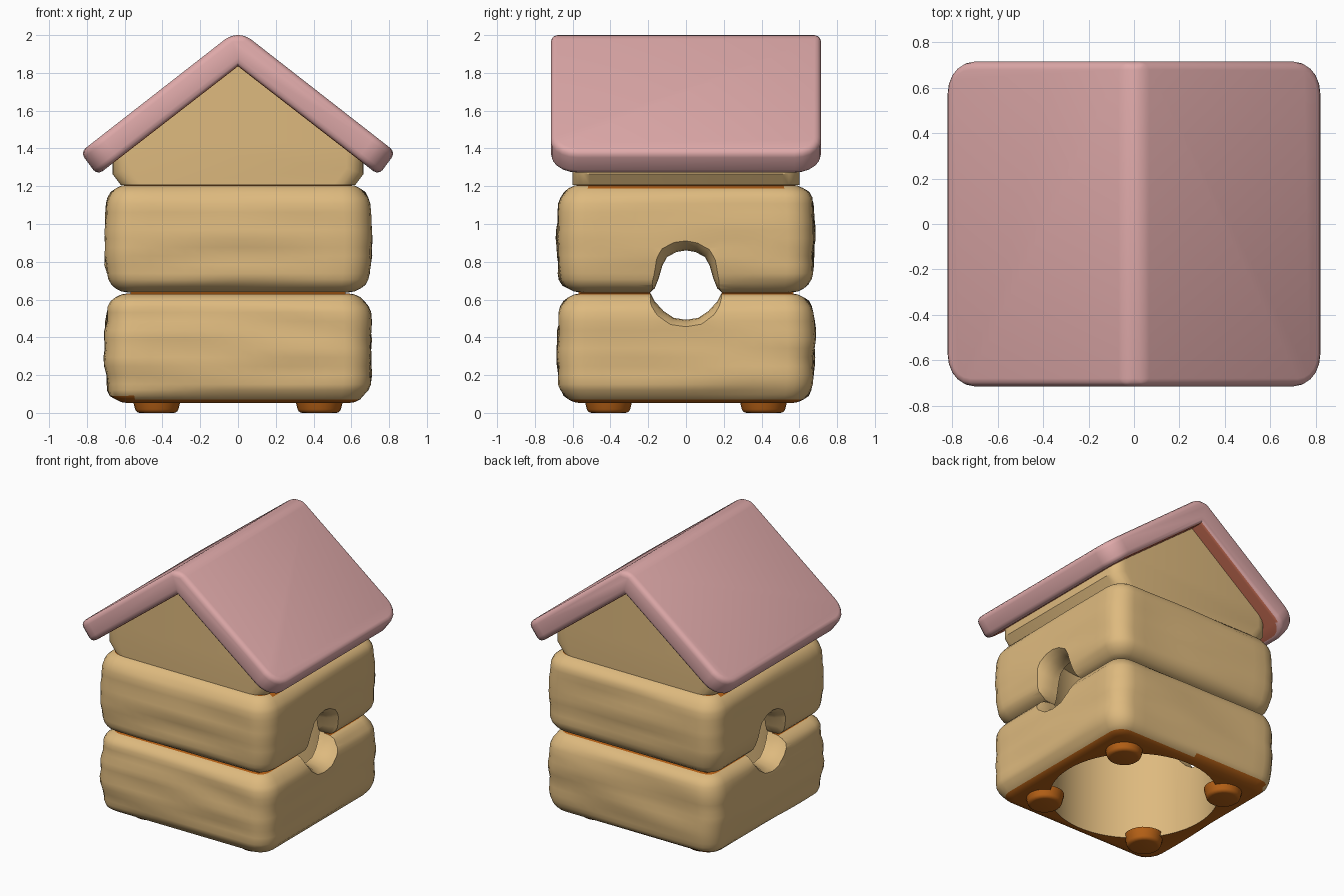
import bpy, bmesh, math
from mathutils import Vector, noise

old = bpy.data.objects.get("Cube")
if old:
    bpy.data.objects.remove(old, do_unlink=True)


def material(name, rgb):
    m = bpy.data.materials.new(name)
    m.use_nodes = True
    m.diffuse_color = (*rgb, 1)
    m.node_tree.nodes["Principled BSDF"].inputs["Base Color"].default_value = (*rgb, 1)
    return m


WOOD = material("light_wood", (0.73, 0.49, 0.21))
PINK = material("pink_roof", (0.74, 0.4, 0.4))
ORANGE = material("burnt_orange", (0.47, 0.12, 0.008))
RUST = material("rust_underside", (0.52, 0.14, 0.08))


def activate(ob):
    bpy.ops.object.select_all(action="DESELECT")
    ob.select_set(True)
    bpy.context.view_layer.objects.active = ob


def smooth(ob, angle=35):
    activate(ob)
    bpy.ops.object.shade_smooth_by_angle(angle=math.radians(angle))


def finish(bm, name, mats, angle=35):
    bmesh.ops.recalc_face_normals(bm, faces=bm.faces)
    me = bpy.data.meshes.new(name)
    bm.to_mesh(me)
    bm.free()
    ob = bpy.data.objects.new(name, me)
    bpy.context.collection.objects.link(ob)
    for m in mats:
        me.materials.append(m)
    smooth(ob, angle)
    return ob


def box(half, z0, z1):
    bm = bmesh.new()
    bmesh.ops.create_cube(bm, size=2)
    for v in bm.verts:
        v.co = Vector((v.co.x * half[0], v.co.y * half[1],
                       (z0 + z1) / 2 + v.co.z * (z1 - z0) / 2))
    return bm


def bevel(bm, edges, width, segments):
    bmesh.ops.bevel(bm, geom=list(edges), offset=width, segments=segments,
                    profile=0.5, affect="EDGES", clamp_overlap=True)


def extrude_profile(pts, half_y):
    """Closed x-z outline swept along y."""
    bm = bmesh.new()
    face = bm.faces.new([bm.verts.new((x, -half_y, z)) for x, z in pts])
    out = bmesh.ops.extrude_face_region(bm, geom=[face])
    for v in out["geom"]:
        if isinstance(v, bmesh.types.BMVert):
            v.co.y = half_y
    bmesh.ops.recalc_face_normals(bm, faces=bm.faces)
    return bm


def grain(bm, amount):
    """Slice long edges and push the surface into soft horizontal wood grain."""
    for limit, cuts in ((0.9, 11), (0.25, 7)):
        bmesh.ops.subdivide_edges(bm, edges=[e for e in bm.edges if e.calc_length() > limit],
                                  cuts=cuts, use_grid_fill=True)
    bm.normal_update()
    for v in bm.verts:
        if abs(v.normal.z) < 0.7:
            p = Vector((v.co.x * 1.5, v.co.y * 1.5, v.co.z * 9))
            v.co += v.normal * noise.noise(p) * amount


def mirrored(half):
    """Full outline from its +x half, listed top to bottom."""
    return half + [(-x, z) for x, z in reversed(half) if x > 0]


# Cutters: round chamber, and a doorway through both sides that flares outward
bm = bmesh.new()
bmesh.ops.create_cone(bm, cap_ends=True, segments=64, radius1=0.56, radius2=0.56, depth=1.6)
chamber = finish(bm, "chamber_cutter", [WOOD])
chamber.location.z = 0.412

door = [(0.0, 0.86), (0.05, 0.852), (0.1, 0.825), (0.125, 0.78), (0.145, 0.71), (0.165, 0.66),
        (0.19, 0.637), (0.165, 0.59), (0.12, 0.54), (0.065, 0.503), (0.0, 0.493)]
bm = extrude_profile(mirrored(door), 0.74)
for y in (0.59, 0.63, 0.665, 0.7):
    for s in (1, -1):
        bmesh.ops.bisect_plane(bm, geom=bm.verts[:] + bm.edges[:] + bm.faces[:],
                               plane_co=(0, s * y, 0), plane_no=(0, 1, 0))
for v in bm.verts:
    t = max(0, abs(v.co.y) - 0.59) / 0.15
    v.co.x *= 1 + 0.4 * t * t
    v.co.z = 0.65 + (v.co.z - 0.65) * (1 + 0.4 * t * t)
doorway = finish(bm, "doorway_cutter", [WOOD])
doorway.rotation_euler.z = math.pi / 2
cutters = [chamber, doorway]
for c in cutters:
    c.hide_render = True


def carve(ob):
    for c in cutters:
        mod = ob.modifiers.new("cut", "BOOLEAN")
        mod.object = c
        mod.solver = "EXACT"
        activate(ob)
        bpy.ops.object.modifier_apply(modifier=mod.name)
    smooth(ob)


# Stacked chunky wooden storeys, slightly barrelled, with painted seams and base
for name, z0, z1 in (("lower_storey", 0.052, 0.632), ("upper_storey", 0.638, 1.208)):
    bm = box((0.695, 0.67), z0, z1)
    bevel(bm, [e for e in bm.edges if abs(e.verts[0].co.z - e.verts[1].co.z) > 0.1], 0.14, 5)
    bevel(bm, [e for e in bm.edges if abs(e.verts[0].co.z - e.verts[1].co.z) < 0.01], 0.1, 5)
    grain(bm, 0.016)
    for v in bm.verts:
        t = (2 * v.co.z - z0 - z1) / (z1 - z0)
        swell = 1.015 - 0.03 * t * t
        v.co.x *= swell
        v.co.y *= swell
    bm.normal_update()
    for f in bm.faces:
        c = f.calc_center_median()
        base = z0 < 0.1 and f.normal.z < -0.8
        seam = c.z > z1 - 0.006
        eave_stripe = z0 > 0.1 and c.z > z1 - 0.022 and abs(c.y) < 0.52
        if base or seam or (eave_stripe and abs(c.x) > 0.58):
            f.material_index = 1
    carve(finish(bm, name, [WOOD, ORANGE]))

# Thin painted board between the storeys
bm = box((0.57, 0.57), 0.622, 0.645)
for f in bm.faces:
    f.material_index = 1
carve(finish(bm, "middle_board", [WOOD, ORANGE]))

for c in cutters:
    bpy.data.objects.remove(c, do_unlink=True)

# Gable block with rounded corners
bm = extrude_profile(mirrored([(0.0, 1.87), (0.665, 1.36), (0.665, 1.265), (0.62, 1.206)]), 0.6)
corners = [e for e in bm.edges
           if abs(e.verts[0].co.y - e.verts[1].co.y) < 0.01
           and all(abs(v.co.x) > 0.6 and v.co.z < 1.4 for v in e.verts)
           and abs(e.verts[0].co.z - e.verts[1].co.z) > 0.01]
bevel(bm, corners, 0.09, 4)
finish(bm, "gable", [WOOD])

# Pitched roof with rounded eave corners and a painted underside
outline = [(0.04, 2.0), (0.835, 1.38), (0.745, 1.258)]
outline = outline + [(0.0, 1.835)] + [(-x, z) for x, z in reversed(outline)]
bm = extrude_profile(outline, 0.715)
ends = [e for e in bm.edges
        if abs(e.verts[0].co.y - e.verts[1].co.y) < 0.01
        and all(abs(v.co.x) > 0.7 for v in e.verts)]
bevel(bm, ends, 0.14, 5)
bm.normal_update()
rims = [e for e in bm.edges if len(e.link_faces) == 2
        and e.calc_face_angle(0) > math.radians(30)
        and any(abs(v.co.x) > 0.001 for v in e.verts)]
bevel(bm, rims, 0.035, 3)
bm.normal_update()
for f in bm.faces:
    side = math.copysign(1, f.calc_center_median().x)
    if f.normal.z < -0.7 and f.normal.x * side < -0.5:
        f.material_index = 1
finish(bm, "roof", [PINK, RUST], 40)

# Four round feet
for sx, side in ((1, "left"), (-1, "right")):
    for sy, end in ((1, "back"), (-1, "front")):
        bm = bmesh.new()
        bmesh.ops.create_cone(bm, cap_ends=True, segments=24,
                              radius1=0.11, radius2=0.13, depth=0.08)
        bevel(bm, [e for e in bm.edges if all(v.co.z < 0 for v in e.verts)], 0.02, 3)
        foot = finish(bm, f"{end}_{side}_foot", [ORANGE])
        foot.location = (sx * 0.43, sy * 0.41, 0.04)
